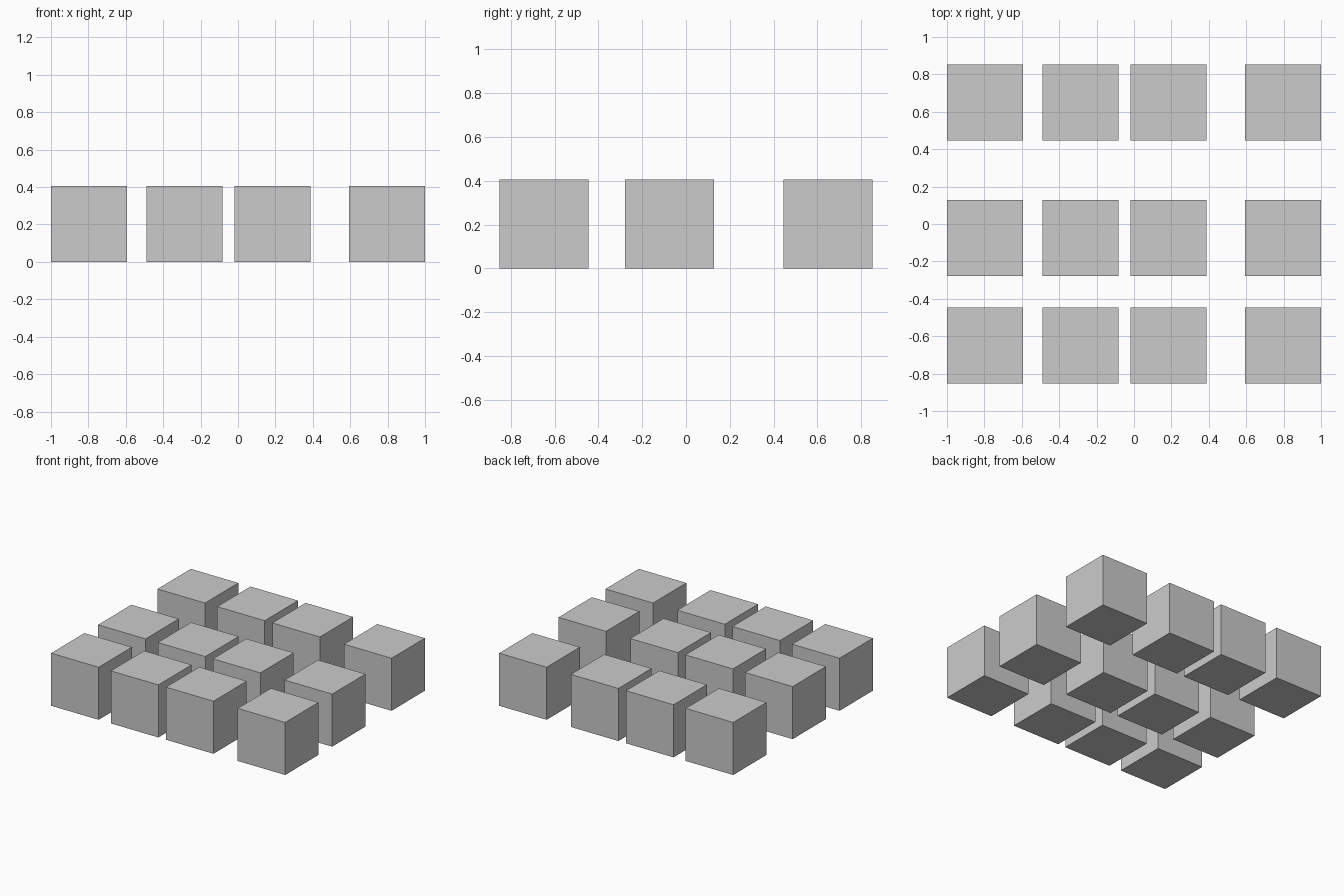
import bpy

if "Cube" in bpy.data.objects:
    bpy.data.objects.remove(bpy.data.objects["Cube"])

SIZE = 0.406                              # edge length of every cube
COLUMNS = (-0.797, -0.287, 0.184, 0.797)  # x centres, unevenly spaced
ROWS = (-0.649, -0.076, 0.649)            # y centres, front to back


def add_cube(name, x, y):
    bpy.ops.mesh.primitive_cube_add(size=SIZE, location=(x, y, SIZE / 2))
    bpy.context.object.name = name


# Grid of separate cubes standing on the ground
for r, y in enumerate(ROWS, 1):
    for c, x in enumerate(COLUMNS, 1):
        add_cube(f"cube_row{r}_column{c}", x, y)
